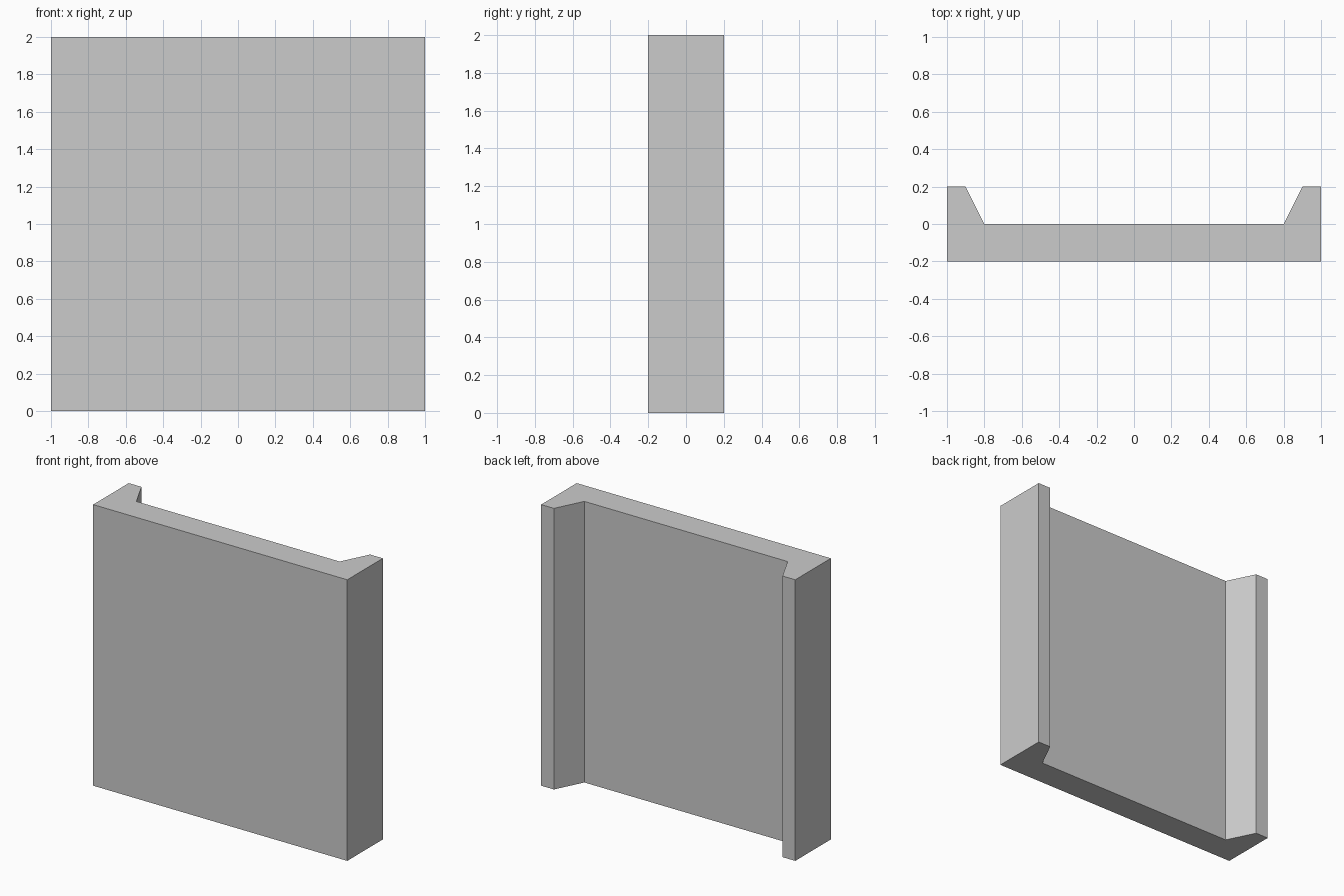
import bpy
import bmesh

if "Cube" in bpy.data.objects:
    bpy.data.objects.remove(bpy.data.objects["Cube"])

HEIGHT = 2.0

# Right half of the plan outline, back centre side first; mirrored for the left
half = [(0.8, 0.0), (0.9, 0.2), (1.0, 0.2), (1.0, -0.2)]
outline = half + [(-x, y) for x, y in reversed(half)]

# Wall panel with a tapered rib along each vertical edge
bm = bmesh.new()
base = bm.faces.new([bm.verts.new((x, y, 0)) for x, y in outline])
result = bmesh.ops.extrude_face_region(bm, geom=[base], use_keep_orig=True)
top = [v for v in result["geom"] if isinstance(v, bmesh.types.BMVert)]
bmesh.ops.translate(bm, verts=top, vec=(0, 0, HEIGHT))
bmesh.ops.recalc_face_normals(bm, faces=bm.faces)

mesh = bpy.data.meshes.new("wall_panel")
bm.to_mesh(mesh)
bm.free()
panel = bpy.data.objects.new("wall_panel", mesh)
bpy.context.collection.objects.link(panel)
